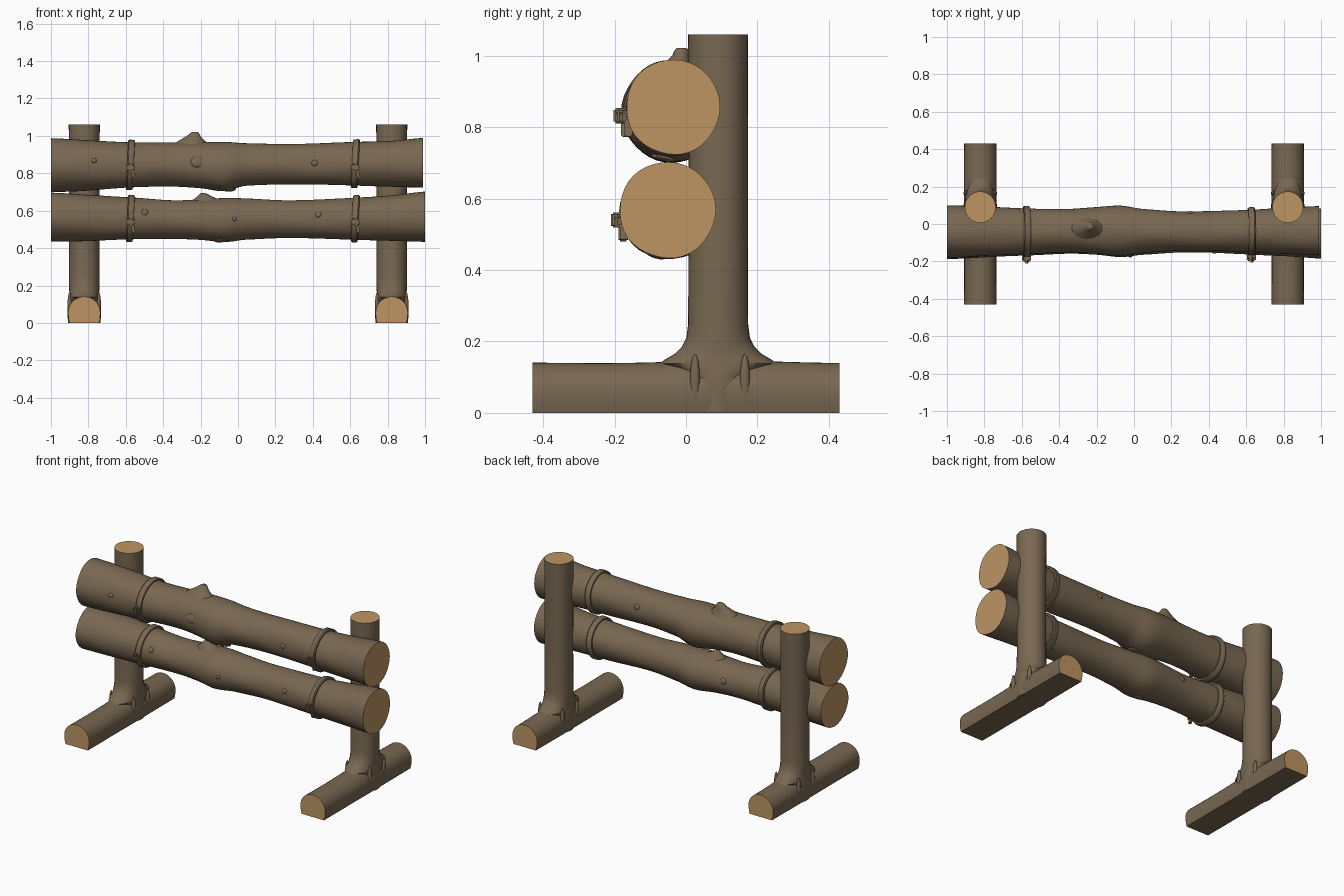
import bpy, bmesh, math
from mathutils import Vector, Matrix

if "Cube" in bpy.data.objects:
    bpy.data.objects.remove(bpy.data.objects["Cube"])


def material(name, rgb):
    m = bpy.data.materials.new(name)
    m.diffuse_color = (*rgb, 1)
    m.use_nodes = True
    m.node_tree.nodes["Principled BSDF"].inputs["Base Color"].default_value = m.diffuse_color
    return m


BARK = material("brown bark", (0.19, 0.138, 0.083))
WOOD = material("cut wood", (0.51, 0.30, 0.125))


def finish(name, bm, angle=40):
    bmesh.ops.recalc_face_normals(bm, faces=bm.faces[:])
    me = bpy.data.meshes.new(name)
    bm.to_mesh(me)
    bm.free()
    me.materials.append(BARK)
    me.materials.append(WOOD)
    ob = bpy.data.objects.new(name, me)
    bpy.context.collection.objects.link(ob)
    bpy.ops.object.select_all(action='DESELECT')
    ob.select_set(True)
    bpy.context.view_layer.objects.active = ob
    bpy.ops.object.shade_smooth_by_angle(angle=math.radians(angle))
    return ob


def loft(name, rings, caps=(0, 0), closed=False):
    """Skin a list of point rings; caps gives the material of each end."""
    bm = bmesh.new()
    vs = [[bm.verts.new(p) for p in r] for r in rings]
    n = len(vs[0])
    pairs = list(zip(vs, vs[1:])) + ([(vs[-1], vs[0])] if closed else [])
    for a, b in pairs:
        for i in range(n):
            j = (i + 1) % n
            bm.faces.new((a[i], a[j], b[j], b[i]))
    if not closed:
        bm.faces.new(vs[0]).material_index = caps[0]
        bm.faces.new(vs[-1]).material_index = caps[1]
    return finish(name, bm)


def sample(table, t):
    """Smooth interpolation of table rows keyed by their first value."""
    k = max(0, min(len(table) - 2, sum(row[0] <= t for row in table) - 1))
    rows = [table[max(0, min(len(table) - 1, k + d))] for d in (-1, 0, 1, 2)]
    u = (t - rows[1][0]) / (rows[2][0] - rows[1][0])
    return [0.5 * (2 * b + (c - a) * u + (2 * a - 5 * b + 4 * c - d) * u * u
                   + (3 * b - a - 3 * c + d) * u ** 3)
            for a, b, c, d in list(zip(*rows))[1:]]


# Logs: x, bottom z, top z, front y, back y
UPPER = [(-1, .70, .988, -.18, .10), (-.8, .708, .978, -.17, .092), (-.55, .724, .965, -.16, .082),
         (-.35, .73, .965, -.15, .08), (-.2, .72, .968, -.16, .09), (-.07, .703, .968, -.172, .098),
         (.03, .732, .96, -.155, .082), (.25, .742, .957, -.142, .068), (.6, .736, .965, -.15, .075),
         (.8, .73, .972, -.16, .088), (.99, .724, .989, -.168, .096)]
LOWER = [(-1, .435, .697, -.185, .085), (-.8, .438, .686, -.178, .078), (-.55, .446, .67, -.167, .066),
         (-.35, .45, .656, -.157, .06), (-.2, .444, .662, -.165, .072), (-.07, .431, .668, -.178, .083),
         (.03, .444, .665, -.165, .068), (.25, .455, .656, -.152, .052), (.6, .446, .666, -.162, .062),
         (.8, .441, .68, -.172, .072), (1, .434, .702, -.187, .084)]


def log_point(table, x, a, grow=0.0):
    z0, z1, y0, y1 = sample(table, x)
    rough = 1 + 0.012 * math.sin(3 * a + 5 * x) * math.cos(7 * x + a) + 0.007 * math.sin(5 * a - 11 * x)
    ry, rz = (y1 - y0) / 2 * rough + grow, (z1 - z0) / 2 * rough + grow
    return Vector((x, (y0 + y1) / 2 + ry * math.cos(a), (z0 + z1) / 2 + rz * math.sin(a)))


def angles(n):
    return [2 * math.pi * i / n for i in range(n)]


def build_log(name, table):
    x0, x1, n = table[0][0], table[-1][0], 60
    loft(name, [[log_point(table, x0 + (x1 - x0) * i / n, a) for a in angles(40)]
                for i in range(n + 1)], (1, 1))


def blob(name, centre, size, turn=None):
    bm = bmesh.new()
    bmesh.ops.create_uvsphere(bm, u_segments=14, v_segments=8, radius=1)
    m = Matrix.Translation(centre) @ (turn or Matrix()) @ Matrix.Diagonal((*size, 1))
    bmesh.ops.transform(bm, matrix=m, verts=bm.verts[:])
    finish(name, bm, 60)


def block(name, centre, size, turn=0.0):
    bm = bmesh.new()
    bmesh.ops.create_cube(bm, size=1)
    bmesh.ops.transform(bm, matrix=Matrix.Diagonal((*size, 1)), verts=bm.verts[:])
    bmesh.ops.bevel(bm, geom=bm.edges[:], offset=min(size) * .25, segments=2, affect='EDGES')
    m = Matrix.Translation(centre) @ Matrix.Rotation(turn, 4, 'Y')
    bmesh.ops.transform(bm, matrix=m, verts=bm.verts[:])
    finish(name, bm)


def strap(name, table, x, knot_z):
    # band wrapped around the log, leaning slightly
    prof = [(-.018, -.01), (-.018, .009), (-.012, .014), (.012, .014), (.018, .009), (.018, -.01)]
    rings = [[log_point(table, x + dx + .006 * math.sin(a), a, g) for dx, g in prof] for a in angles(48)]
    loft(name + "_band", rings, closed=True)
    # knot and loose tail at the front
    y0 = sample(table, x)[2]
    block(name + "_knot", (x, y0 - .021, knot_z), (.046, .028, .034), .12)
    block(name + "_knot_wrap", (x + .002, y0 - .026, knot_z), (.02, .032, .042), -.1)
    block(name + "_tail", (x + .014, y0 - .010, knot_z - .034), (.016, .022, .05), -.15)


def stub(name, rows):
    # broken branch: x, y, z, radius along x, radius along y
    loft(name, [[(x + rx * math.cos(a), y + ry * math.sin(a), z) for a in angles(16)]
                for x, y, z, rx, ry in rows])


for name, table, knot_z in (("upper_log", UPPER, .832), ("lower_log", LOWER, .54)):
    build_log(name, table)
    strap(name + "_left_strap", table, -.575, knot_z)
    strap(name + "_right_strap", table, .627, knot_z)

stub("upper_branch_stub", [(-.25, -.03, .93, .12, .075), (-.25, -.025, .963, .085, .05), (-.245, -.02, .983, .058, .036),
                           (-.237, -.014, 1.0, .036, .025), (-.232, -.012, 1.016, .022, .02), (-.23, -.012, 1.022, .013, .013)])
stub("lower_branch_stub", [(-.165, -.045, .62, .11, .07), (-.17, -.045, .658, .07, .048), (-.178, -.045, .676, .04, .032),
                           (-.185, -.045, .69, .02, .02), (-.187, -.045, .695, .01, .01)])

# Small branch scars on the logs: table, x, angle around log, size
SCARS = [(UPPER, -.22, 3.0, .03), (UPPER, -.77, 2.95, .014), (UPPER, .41, 3.1, .017), (UPPER, -.05, 4.5, .035),
         (LOWER, -.5, 2.8, .018), (LOWER, .43, 2.9, .016), (LOWER, -.02, 3.1, .012), (LOWER, -.1, 4.4, .03),
         (UPPER, .3, .3, .018), (LOWER, -.3, .2, .02)]
for i, (table, x, a, s) in enumerate(SCARS):
    blob(f"branch_scar_{i + 1}", log_point(table, x, a, -.004), (.01, s * 1.1, s),
         Matrix.Rotation(a, 4, 'X') @ Matrix.Rotation(math.pi / 2, 4, 'Z'))

# Posts flare at the base where they join the feet: z, x radius, y radius
POST = [(0, .087, .082), (.06, .09, .083), (.11, .088, .1), (.138, .083, .165), (.15, .081, .148), (.165, .08, .122),
        (.185, .081, .102), (.21, .082, .089), (.25, .082, .084), (.5, .081, .083), (.8, .082, .083), (1.06, .083, .084)]
for side, sx in (("left", -1), ("right", 1)):
    cx = .822 * sx
    loft(side + "_post", [[(cx + rx * math.cos(a), .09 + ry * math.sin(a), z) for a in angles(32)]
                          for z, rx, ry in POST], (0, 1))
    # half-round foot with a flat underside
    half = [(.078, 0), (.083, .02), (.086, .05)] + [
        (.086 * math.cos(a), .055 + .085 * math.sin(a)) for a in [math.pi * i / 20 for i in range(1, 10)]]
    outline = half + [(0, .14)] + [(-x, z) for x, z in reversed(half)]
    rings = []
    for i in range(25):
        y = -.43 + .86 * i / 24
        s = 1 + .04 * math.exp(-((y - .09) / .2) ** 2) + .008 * math.sin(9 * y)
        rings.append([(cx + x * (1 + (s - 1) * .3), y, z * s) for x, z in outline])
    loft(side + "_foot", rings, (1, 1))
    # collar ridges at the sides of the joint
    for k, y in enumerate((.025, .165)):
        blob(f"{side}_joint_ridge_{k + 1}", (cx + .078, y, .09), (.012, .014, .075))
        blob(f"{side}_joint_ridge_{k + 3}", (cx - .078, y, .09), (.012, .014, .075))
